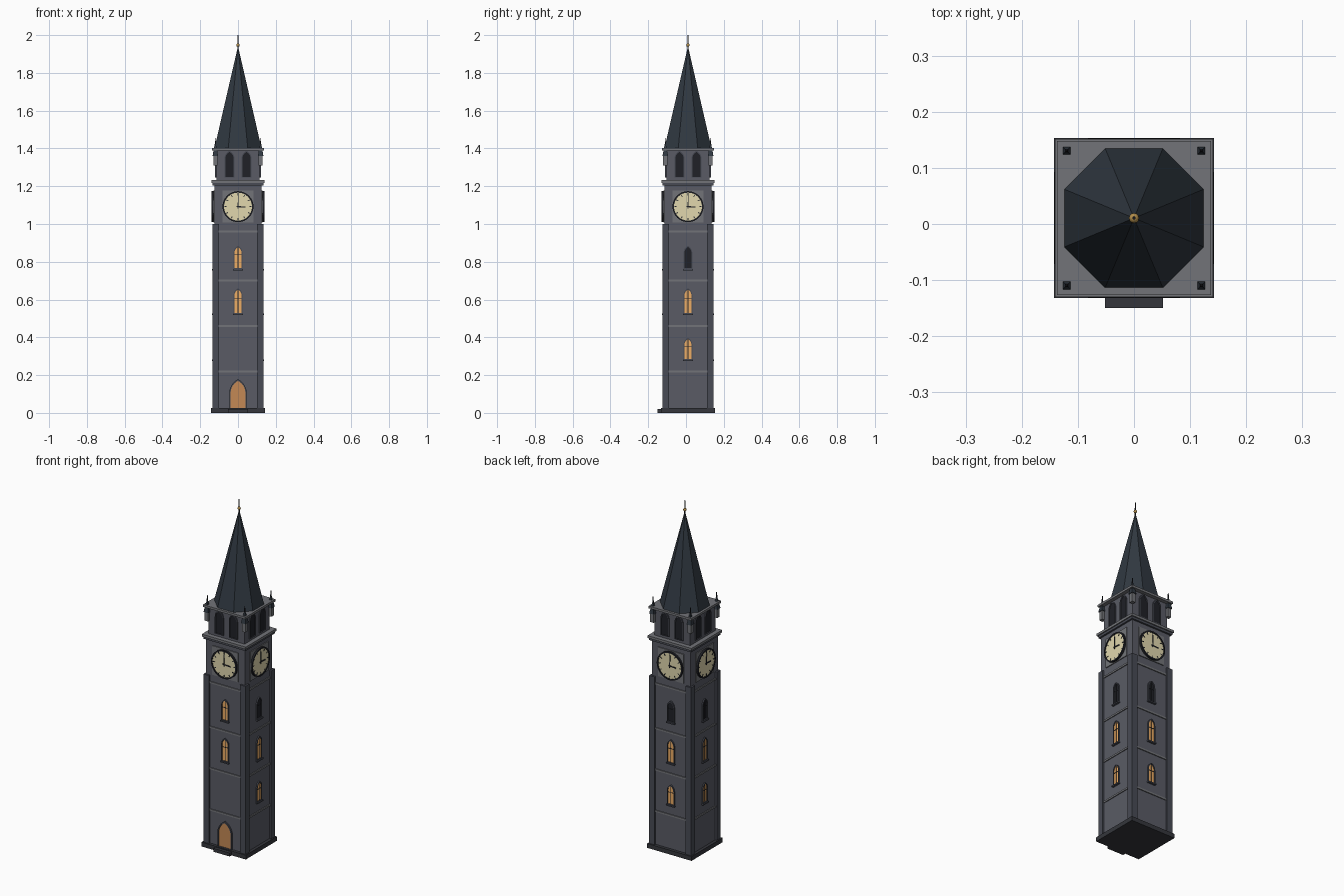
import bpy, bmesh, math
from mathutils import Matrix

if "Cube" in bpy.data.objects:
    bpy.data.objects.remove(bpy.data.objects["Cube"])

CY = 0.0105  # tower axis sits slightly behind the origin because of the door step
SIDES = ["front", "right", "back", "left"]
COLORS = {
    "stone": (0.10, 0.105, 0.13), "stone_dark": (0.065, 0.07, 0.09),
    "plinth": (0.035, 0.037, 0.045), "trim": (0.17, 0.175, 0.19),
    "slate": (0.03, 0.04, 0.053), "dark": (0.014, 0.015, 0.02),
    "glow": (0.85, 0.42, 0.13), "wood": (0.55, 0.25, 0.09),
    "cream": (0.75, 0.68, 0.42), "gold": (0.45, 0.27, 0.07)}
MATS = {}
for key, c in COLORS.items():
    MATS[key] = bpy.data.materials.new(key)
    MATS[key].diffuse_color = (*c, 1)


def finish(name, bm, mat, side=0):
    bmesh.ops.recalc_face_normals(bm, faces=bm.faces)
    bm.transform(Matrix.Translation((0, CY, 0)) @ Matrix.Rotation(side * math.pi / 2, 4, 'Z'))
    me = bpy.data.meshes.new(name)
    bm.to_mesh(me)
    bm.free()
    me.materials.append(MATS[mat])
    ob = bpy.data.objects.new(name, me)
    bpy.context.collection.objects.link(ob)
    return ob


def box(name, x0, x1, y0, y1, z0, z1, mat, side=0):
    bm = bmesh.new()
    m = Matrix.Translation(((x0 + x1) / 2, (y0 + y1) / 2, (z0 + z1) / 2))
    bmesh.ops.create_cube(bm, size=1, matrix=m @ Matrix.Diagonal((x1 - x0, y1 - y0, z1 - z0, 1)))
    return finish(name, bm, mat, side)


def cone(name, x, y, z0, z1, r0, r1, n, mat, turn):
    bm = bmesh.new()
    m = Matrix.Translation((x, y, (z0 + z1) / 2)) @ Matrix.Rotation(turn, 4, 'Z')
    bmesh.ops.create_cone(bm, cap_ends=True, segments=n, radius1=r0, radius2=r1, depth=z1 - z0, matrix=m)
    return finish(name, bm, mat)


def slab(name, pts, d0, d1, mat, side):
    # flat outline on a tower face, thickened from depth d0 to d1
    bm = bmesh.new()
    face = bm.faces.new([bm.verts.new((u, -d0, z)) for u, z in pts])
    ext = bmesh.ops.extrude_face_region(bm, geom=[face])
    for v in ext["geom"]:
        if isinstance(v, bmesh.types.BMVert):
            v.co.y = -d1
    return finish(name, bm, mat, side)


def ring(name, outer, inner, d0, d1, mat, side):
    # frame between two matching outlines
    bm = bmesh.new()
    loops = [[bm.verts.new((u, -d, z)) for u, z in p]
             for p, d in ((outer, d0), (outer, d1), (inner, d1), (inner, d0))]
    n = len(outer)
    for a in range(4):
        la, lb = loops[a], loops[(a + 1) % 4]
        for i in range(n):
            j = (i + 1) % n
            bm.faces.new((la[i], la[j], lb[j], lb[i]))
    return finish(name, bm, mat, side)


def lancet(u, z0, z1, w, n=6):
    # pointed arch outline of half width w
    rise = min(1.6 * w, z1 - z0)
    c = (rise ** 2 - w ** 2) / (2 * w)
    top = math.atan2(rise, c)
    arc = [((w + c) * math.cos(top * i / n) - c, z1 - rise + (w + c) * math.sin(top * i / n))
           for i in range(n + 1)]
    return ([(u - w, z0), (u + w, z0)] + [(u + x, z) for x, z in arc]
            + [(u - x, z) for x, z in arc[-2::-1]])


def circle(r, zc, n=32):
    return [(r * math.cos(i * math.tau / n), zc + r * math.sin(i * math.tau / n)) for i in range(n)]


def bar(angle, r0, r1, h, zc):
    # radial strip on the dial, angle measured clockwise from twelve
    s, c = math.sin(angle), math.cos(angle)
    return [(r * s + k * c, zc + r * c - k * s) for r, k in ((r0, -h), (r0, h), (r1, h), (r1, -h))]


def window(name, z0, z1, mat, side):
    slab(name + "_glass", lancet(0, z0, z1 - 0.004, 0.018), 0.12, 0.1275, mat, side)
    ring(name + "_frame", lancet(0, z0, z1, 0.023), lancet(0, z0 + 0.004, z1 - 0.007, 0.018),
         0.12, 0.132, "stone_dark", side)
    box(name + "_mullion", -0.0015, 0.0015, -0.1295, -0.12, z0, z1 - 0.008, "dark", side)
    zm = z0 + 0.6 * (z1 - z0)
    box(name + "_crossbar", -0.018, 0.018, -0.1292, -0.12, zm, zm + 0.003, "dark", side)
    box(name + "_sill", -0.026, 0.026, -0.137, -0.12, z0 - 0.007, z0, "stone_dark", side)


# Plinth, shaft, belfry and cornices
def square(name, h, z0, z1, mat):
    box(name, -h, h, -h, h, z0, z1, mat)


square("plinth", 0.1425, 0, 0.025, "plinth")
square("shaft", 0.125, 0.025, 1.215, "stone")
square("lower_cornice", 0.135, 1.205, 1.218, "stone_dark")
square("lower_cornice_cap", 0.141, 1.218, 1.232, "trim")
square("belfry", 0.115, 1.232, 1.392, "stone")
square("upper_cornice", 0.137, 1.39, 1.403, "trim")

# Door with frame and step
slab("door", lancet(0, 0.025, 0.17, 0.039), 0.12, 0.1285, "wood", 0)
ring("door_frame", lancet(0, 0.025, 0.178, 0.046), lancet(0, 0.026, 0.169, 0.039),
     0.12, 0.134, "stone_dark", 0)
box("door_step", -0.052, 0.052, -0.1605, -0.13, 0, 0.02, "plinth")

ZC = 1.092
for s, side in enumerate(SIDES):
    # Corner buttress and horizontal string courses
    box(side + "_buttress", 0.10, 0.135, -0.135, -0.10, 0.025, 1.0, "stone_dark", s)
    for z in (0.22, 0.46, 0.70, 0.96):
        box(side + "_string_course", -0.10, 0.10, -0.13, -0.12, z - 0.005, z + 0.005, "trim", s)

    # Windows
    window(side + "_upper_window", 0.762, 0.885, "glow" if s == 0 else "dark", s)
    window(side + "_middle_window", 0.525, 0.66, "glow", s)
    if s:
        window(side + "_lower_window", 0.282, 0.398, "glow", s)

    # Clock with panel, rim, dial, hour marks and hands
    box(side + "_clock_panel", -0.083, 0.083, -0.13, -0.12, 1.008, 1.177, "trim", s)
    slab(side + "_dial", circle(0.077, ZC), 0.125, 0.138, "cream", s)
    ring(side + "_clock_rim", circle(0.082, ZC), circle(0.074, ZC), 0.125, 0.1415, "dark", s)
    for h in range(12):
        slab(side + "_hour_mark", bar(h * math.tau / 12, 0.06, 0.072, 0.002, ZC), 0.137, 0.1395, "dark", s)
    slab(side + "_hour_hand", bar(math.tau * 0.26, -0.008, 0.04, 0.003, ZC), 0.137, 0.1405, "dark", s)
    slab(side + "_minute_hand", bar(0.03, -0.01, 0.06, 0.002, ZC), 0.137, 0.1412, "dark", s)

    # Belfry openings
    for u in (-0.045, 0.045):
        slab(side + "_belfry_opening", lancet(u, 1.25, 1.382, 0.023), 0.11, 0.1165, "dark", s)
        ring(side + "_belfry_frame", lancet(u, 1.247, 1.388, 0.027), lancet(u, 1.25, 1.381, 0.022),
             0.11, 0.121, "stone_dark", s)

# Corner pinnacles
for x in (-0.12, 0.12):
    for y in (-0.12, 0.12):
        box("pinnacle_post", x - 0.011, x + 0.011, y - 0.011, y + 0.011, 1.31, 1.36, "trim")
        cone("pinnacle_cap", x, y, 1.36, 1.44, 0.021, 0.0, 4, "slate", math.pi / 4)
        cone("pinnacle_spike", x, y, 1.40, 1.455, 0.006, 0.002, 4, "dark", math.pi / 4)

# Octagonal spire and finial
cone("spire", 0, 0, 1.40, 1.933, 0.135, 0.002, 8, "slate", math.pi / 8)
cone("finial_rod", 0, 0, 1.92, 2.0, 0.0035, 0.0025, 8, "dark", 0)
bm = bmesh.new()
bmesh.ops.create_uvsphere(bm, u_segments=12, v_segments=8, radius=0.009,
                          matrix=Matrix.Translation((0, 0, 1.947)))
for f in bm.faces:
    f.smooth = True
finish("finial_ball", bm, "gold")

for m in bpy.data.materials:
    if m.users and not m.is_grease_pencil:
        m.use_nodes = True
        m.node_tree.nodes["Principled BSDF"].inputs["Base Color"].default_value = m.diffuse_color
